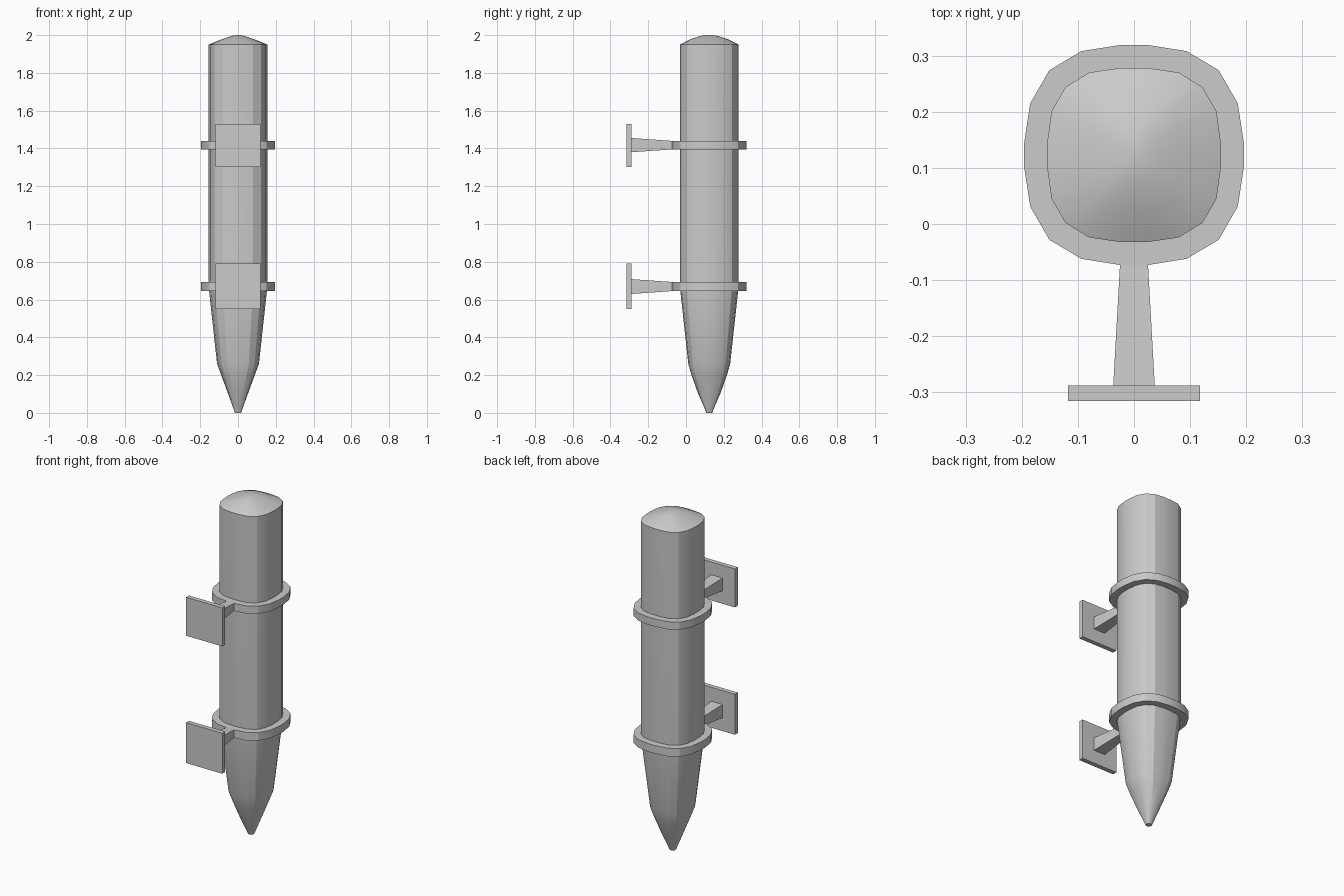
import bpy, bmesh

if "Cube" in bpy.data.objects:
    bpy.data.objects.remove(bpy.data.objects["Cube"])

CY = 0.123  # y of the post axis


def finish(name, bm, angle=0.5):
    bmesh.ops.recalc_face_normals(bm, faces=bm.faces)
    me = bpy.data.meshes.new(name)
    bm.to_mesh(me)
    bm.free()
    ob = bpy.data.objects.new(name, me)
    bpy.context.collection.objects.link(ob)
    bpy.ops.object.select_all(action='DESELECT')
    ob.select_set(True)
    bpy.context.view_layer.objects.active = ob
    bpy.ops.object.shade_smooth_by_angle(angle=angle)
    return ob


def outline(quarter):
    """Mirror a quarter outline (from +x to +y) into a closed loop."""
    half = quarter + [(-x, y) for x, y in reversed(quarter)]
    return half + [(-x, -y) for x, y in half]


def bridge(bm, a, b):
    n = len(a)
    for i in range(n):
        j = (i + 1) % n
        bm.faces.new((a[i], a[j], b[j], b[i]))


# Rounded-square sections of the post and of the clamps
BODY = outline([(0.155, 0.02), (0.147, 0.078), (0.122, 0.121), (0.08, 0.147), (0.025, 0.155)])
RING = outline([(0.196, 0.02), (0.185, 0.092), (0.151, 0.151), (0.094, 0.185), (0.025, 0.196)])


def loop(bm, pts, z, sx=1, sy=1):
    return [bm.verts.new((x * sx, y * sy + CY, z)) for x, y in pts]


# Post: pointed tip, tapered lower part, straight shaft, domed top
PROFILE = [(0, 0.016, 0.016), (0.03, 0.027, 0.027), (0.1, 0.052, 0.058),
           (0.2, 0.089, 0.094), (0.26, 0.111, 0.111), (0.645, 0.153, 0.153),
           (0.70, 0.155, 0.155), (1.95, 0.155, 0.155), (1.978, 0.085, 0.1),
           (1.993, 0.042, 0.055), (2.0, 0.015, 0.022)]
bm = bmesh.new()
loops = [loop(bm, BODY, z, rx / 0.155, ry / 0.155) for z, rx, ry in PROFILE]
for a, b in zip(loops, loops[1:]):
    bridge(bm, a, b)
bm.faces.new(loops[0])
bm.faces.new(loops[-1])
finish("post", bm, 0.4)


def box(name, near, far):
    """Box between two y stations, each given as (y, half width, z low, z high)."""
    bm = bmesh.new()
    a, b = [[bm.verts.new(p) for p in ((-w, y, z0), (w, y, z0), (w, y, z1), (-w, y, z1))]
            for y, w, z0, z1 in (near, far)]
    bridge(bm, a, b)
    bm.faces.new(a)
    bm.faces.new(b)
    finish(name, bm)


# Two wall brackets: clamp ring, flared arm and mounting plate
for tag, z0, z1, p0, p1 in (("lower", 0.645, 0.693, 0.551, 0.79),
                            ("upper", 1.395, 1.440, 1.303, 1.53)):
    bm = bmesh.new()
    outer = [loop(bm, RING, z) for z in (z0, z1)]
    inner = [loop(bm, BODY, z) for z in (z0, z1)]
    bridge(bm, outer[0], outer[1])
    bridge(bm, inner[0], inner[1])
    bridge(bm, outer[0], inner[0])
    bridge(bm, outer[1], inner[1])
    finish(tag + "_clamp_ring", bm)
    box(tag + "_arm", (-0.073, 0.025, z0, z1), (-0.288, 0.037, z0 - 0.015, z1 + 0.015))
    box(tag + "_plate", (-0.288, 0.118, p0, p1), (-0.315, 0.118, p0, p1))
